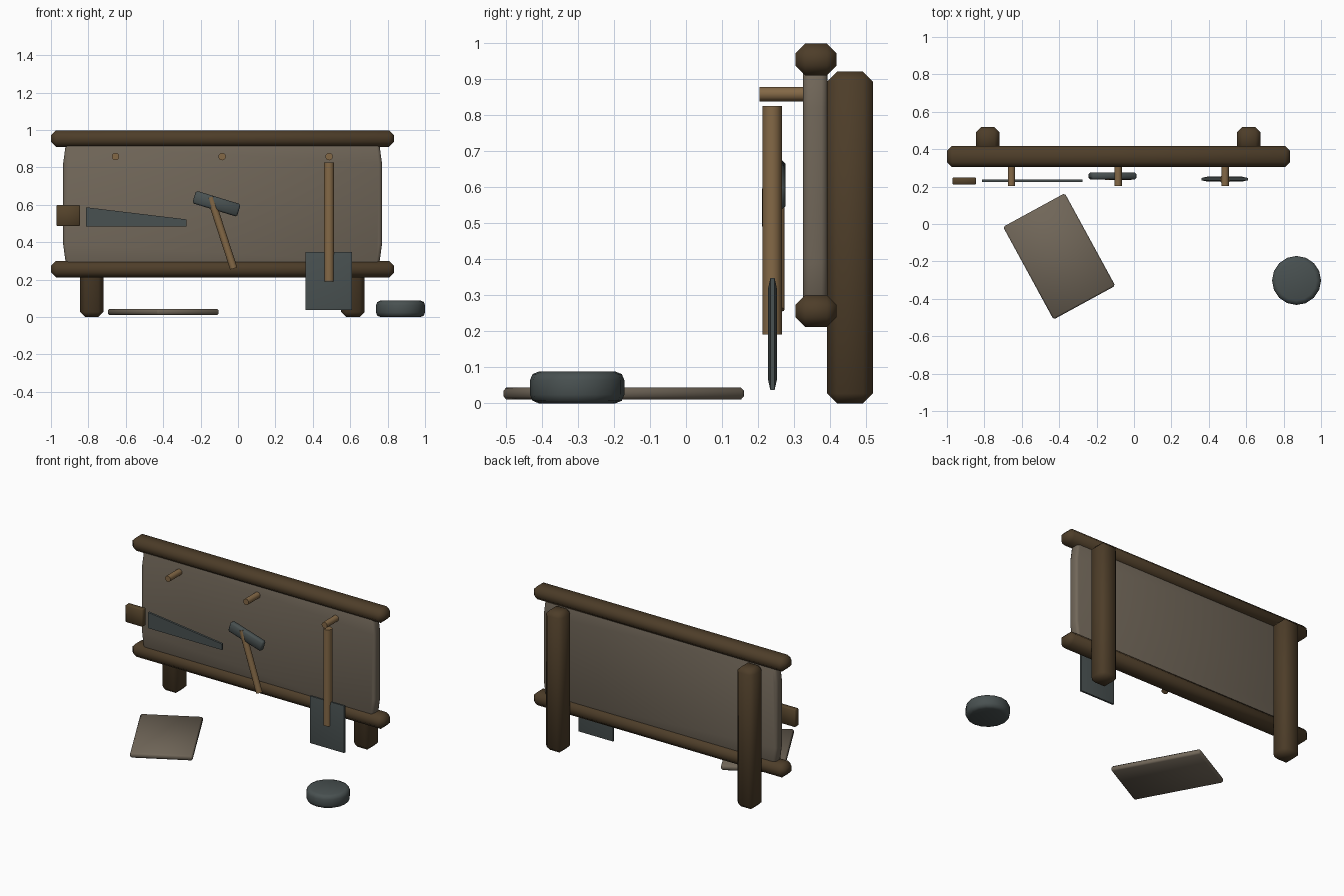
import bpy
import bmesh
from math import radians
from mathutils import Matrix

cube = bpy.data.objects.get("Cube")
if cube:
    bpy.data.objects.remove(cube, do_unlink=True)


def material(name, rgb):
    m = bpy.data.materials.new(name)
    m.use_nodes = True
    m.diffuse_color = (*rgb, 1)
    m.node_tree.nodes["Principled BSDF"].inputs["Base Color"].default_value = (*rgb, 1)
    return m


DARK = material("dark wood", (0.075, 0.047, 0.022))
GRIP = material("brown wood", (0.09, 0.056, 0.024))
LIGHT = material("light wood", (0.23, 0.14, 0.062))
PANEL = material("grey wood", (0.165, 0.135, 0.1))
METAL = material("grey metal", (0.066, 0.082, 0.082))


def finish(name, bm, mat, matrix, bevel=0, segments=1, angle=60):
    """Turn a bmesh into a shaded, optionally bevelled object."""
    bmesh.ops.recalc_face_normals(bm, faces=bm.faces)
    if bevel:
        edges = [e for e in bm.edges if e.calc_face_angle(0) > radians(40)]
        bmesh.ops.bevel(bm, geom=edges, offset=bevel, segments=segments,
                        profile=0.5, affect='EDGES', clamp_overlap=True)
    mesh = bpy.data.meshes.new(name)
    bm.to_mesh(mesh)
    bm.free()
    mesh.materials.append(mat)
    ob = bpy.data.objects.new(name, mesh)
    bpy.context.collection.objects.link(ob)
    ob.matrix_world = matrix
    bpy.ops.object.select_all(action='DESELECT')
    ob.select_set(True)
    bpy.context.view_layer.objects.active = ob
    bpy.ops.object.shade_smooth_by_angle(angle=radians(angle))
    return ob


def box(name, centre, size, mat, bevel=0, turn=0, axis='Z', **kw):
    bm = bmesh.new()
    bmesh.ops.create_cube(bm, size=1)
    bmesh.ops.scale(bm, vec=size, verts=bm.verts)
    m = Matrix.Translation(centre) @ Matrix.Rotation(radians(turn), 4, axis)
    return finish(name, bm, mat, m, bevel, **kw)


def rod(name, centre, radius, length, mat, turn=0, axis='Y', sides=12, **kw):
    bm = bmesh.new()
    bmesh.ops.create_cone(bm, cap_ends=True, segments=sides, radius1=radius,
                          radius2=radius, depth=length)
    m = Matrix.Translation(centre) @ Matrix.Rotation(radians(turn), 4, axis)
    return finish(name, bm, mat, m, **kw)


def prism(name, outline, y0, y1, mat, **kw):
    """Outline in x and z, extruded along y."""
    bm = bmesh.new()
    face = bm.faces.new([bm.verts.new((x, y0, z)) for x, z in outline])
    new = bmesh.ops.extrude_face_region(bm, geom=[face])["geom"]
    bmesh.ops.translate(bm, vec=(0, y1 - y0, 0),
                        verts=[v for v in new if isinstance(v, bmesh.types.BMVert)])
    return finish(name, bm, mat, Matrix(), **kw)


# Frame: rails and posts
for name, z in (("lower_rail", 0.256), ("upper_rail", 0.954)):
    box(name, (-0.0825, 0.361, z), (1.835, 0.114, 0.088), DARK, bevel=0.027)
for name, x in (("right_post", -0.782), ("left_post", 0.614)):
    box(name, (x, 0.455, 0.46), (0.125, 0.127, 0.92), DARK, bevel=0.027)

# Back panel with slightly drawn-in ends
panel = [(-0.92, 0.28), (0.755, 0.28), (0.77, 0.39), (0.77, 0.82),
         (0.755, 0.93), (-0.92, 0.93), (-0.935, 0.82), (-0.935, 0.39)]
prism("back_panel", panel, 0.325, 0.392, PANEL, bevel=0.016, segments=2)

# Hanging pegs
for i, x in enumerate((-0.655, -0.085, 0.487)):
    rod(f"peg_{i + 1}", (x, 0.267, 0.858), 0.02, 0.126, LIGHT, turn=90, axis='X')

# Saw
prism("saw_blade", [(-0.813, 0.483), (-0.275, 0.483), (-0.275, 0.522), (-0.813, 0.587)],
      0.225, 0.239, METAL)
box("saw_handle", (-0.907, 0.23, 0.543), (0.125, 0.037, 0.114), GRIP, bevel=0.004)

# Hammer
box("hammer_head", (-0.115, 0.257, 0.606), (0.25, 0.038, 0.07), METAL,
    bevel=0.009, turn=17, axis='Y')
rod("hammer_handle", (-0.085, 0.254, 0.45), 0.02, 0.4, LIGHT, turn=-18 + 180)

# Shovel
rod("shovel_handle", (0.487, 0.239, 0.508), 0.027, 0.635, LIGHT)
bm = bmesh.new()
bmesh.ops.create_cube(bm, size=1)
bmesh.ops.scale(bm, vec=(0.25, 0.012, 0.31), verts=bm.verts)
bm.normal_update()
broad = [f for f in bm.faces if abs(f.normal.y) > 0.9]
bmesh.ops.inset_individual(bm, faces=broad, thickness=0.045, depth=0.007)
finish("shovel_blade", bm, METAL, Matrix.Translation((0.485, 0.24, 0.192)))

# Loose pieces on the ground
rod("round_stone", (0.869, -0.302, 0.044), 0.131, 0.088, METAL, sides=16,
    bevel=0.024, segments=2)
box("loose_board", (-0.4, -0.173, 0.027), (0.376, 0.564, 0.034), PANEL,
    bevel=0.009, turn=28.6)
